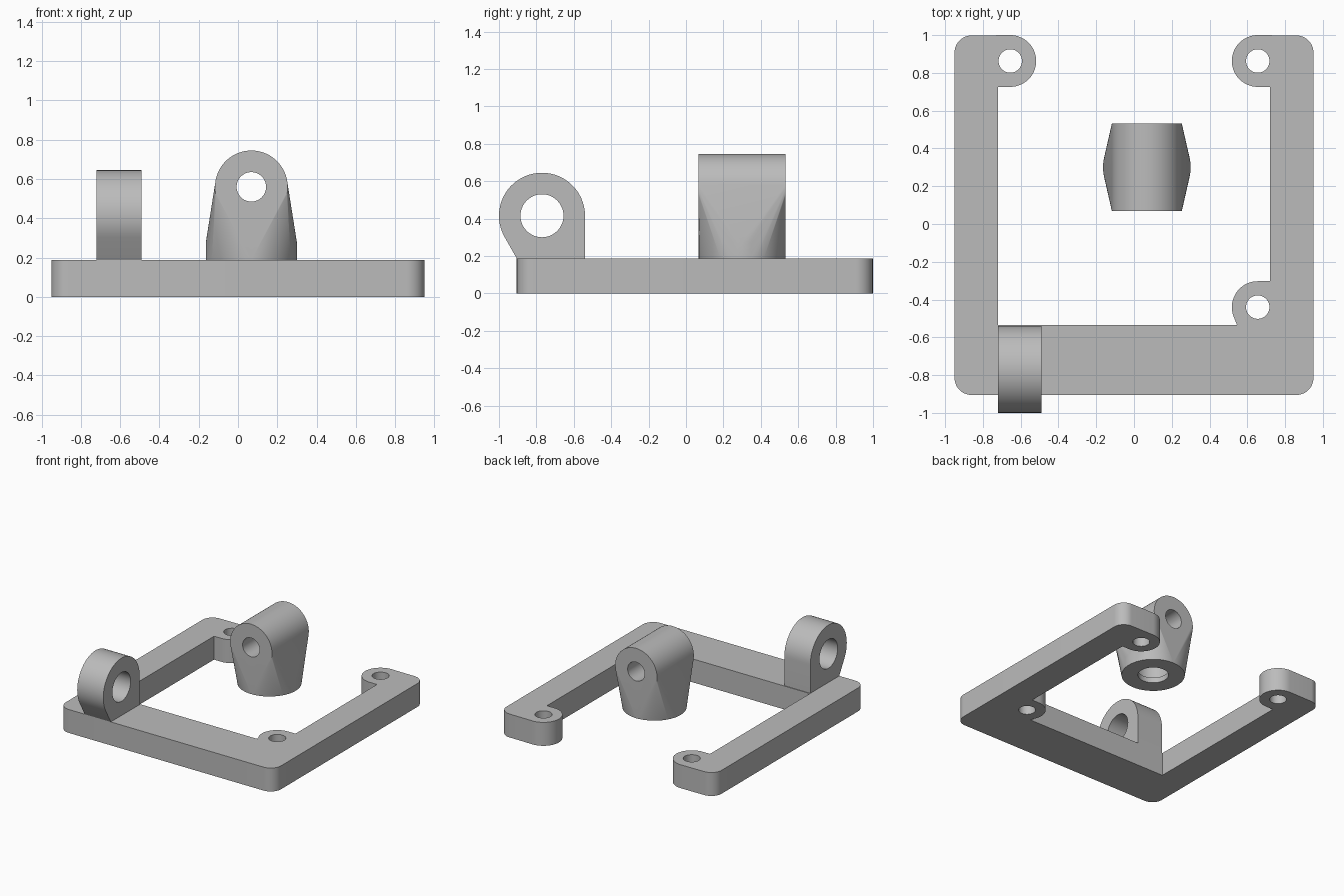
import bpy
import bmesh
from math import radians, cos, sin
from mathutils import Vector, Matrix

cube = bpy.data.objects.get("Cube")
if cube:
    bpy.data.objects.remove(cube, do_unlink=True)

grey = bpy.data.materials.new("plain grey")
grey.use_nodes = True
grey.diffuse_color = (0.5, 0.5, 0.5, 1)
grey.node_tree.nodes["Principled BSDF"].inputs["Base Color"].default_value = (0.5, 0.5, 0.5, 1)


def arc(cx, cy, r, start, end):
    n = max(4, round(abs(end - start) / 6))
    angles = [radians(start + (end - start) * i / n) for i in range(n + 1)]
    return [(cx + r * cos(a), cy + r * sin(a)) for a in angles]


def make_object(name, bm):
    bmesh.ops.recalc_face_normals(bm, faces=bm.faces)
    mesh = bpy.data.meshes.new(name)
    bm.to_mesh(mesh)
    bm.free()
    mesh.materials.append(grey)
    ob = bpy.data.objects.new(name, mesh)
    bpy.context.collection.objects.link(ob)
    return ob


def prism(name, points, offset):
    """Extrude a closed outline of 3D points along offset."""
    bm = bmesh.new()
    face = bm.faces.new([bm.verts.new(p) for p in points])
    ext = bmesh.ops.extrude_face_region(bm, geom=[face])
    bmesh.ops.translate(bm, vec=offset,
                        verts=[v for v in ext["geom"] if isinstance(v, bmesh.types.BMVert)])
    return make_object(name, bm)


def drill(ob, holes):
    """Cut round holes, each given as centre, axis, radius, length."""
    for centre, axis, radius, length in holes:
        bm = bmesh.new()
        turn = Vector(axis).to_track_quat("Z", "Y").to_matrix().to_4x4()
        bmesh.ops.create_cone(bm, cap_ends=True, segments=48, radius1=radius, radius2=radius,
                              depth=length, matrix=Matrix.Translation(centre) @ turn)
        cutter = make_object("hole_cutter", bm)
        cutter.hide_render = True
        mod = ob.modifiers.new("hole", "BOOLEAN")
        mod.operation = "DIFFERENCE"
        mod.solver = "EXACT"
        mod.object = cutter
        bpy.context.view_layer.update()
        result = bpy.data.meshes.new_from_object(
            ob.evaluated_get(bpy.context.evaluated_depsgraph_get()))
        ob.modifiers.clear()
        ob.data = result
        bpy.data.objects.remove(cutter, do_unlink=True)


TOP = 0.187

# Open three-sided frame with rounded corners and screw tabs
outline = (arc(-0.86, -0.815, 0.09, 180, 270)
           + arc(0.86, -0.815, 0.09, 270, 360)
           + arc(0.86, 0.908, 0.09, 0, 90)
           + arc(0.655, 0.863, 0.137, 90, 270)
           + [(0.72, 0.726), (0.72, -0.303)]
           + arc(0.655, -0.44, 0.137, 90, 205)
           + [(0.545, -0.535), (-0.72, -0.535), (-0.72, 0.726)]
           + arc(-0.655, 0.863, 0.137, -90, 90)
           + arc(-0.86, 0.908, 0.09, 90, 180))
frame = prism("frame", [(x, y, 0) for x, y in outline], (0, 0, TOP))
drill(frame, [((x, y, 0.1), (0, 0, 1), 0.062, 0.5)
              for x, y in ((-0.655, 0.863), (0.655, 0.863), (0.655, -0.44))])

# Upright hinge lug on the front bar
profile = [(-0.905, TOP), (-0.54, TOP)] + arc(-0.77, 0.415, 0.23, 0, 209)
lug = prism("hinge_lug", [(-0.72, y, z) for y, z in profile], (0.23, 0, 0))
drill(lug, [((-0.6, -0.77, 0.415), (1, 0, 0), 0.115, 0.6)])

# Free-standing post: round foot blending into a crosswise barrel
bm = bmesh.new()
for z in (TOP, 0.275):
    for x, y in arc(0.068, 0.3, 0.232, 0, 354):
        bm.verts.new((x, y, z))
for y in (0.068, 0.532):
    for x, z in arc(0.068, 0.56, 0.185, -12, 192):
        bm.verts.new((x, y, z))
hull = bmesh.ops.convex_hull(bm, input=bm.verts)
spare = {g for g in hull["geom_interior"] + hull["geom_unused"] if isinstance(g, bmesh.types.BMVert)}
bmesh.ops.delete(bm, geom=list(spare), context="VERTS")
bmesh.ops.dissolve_limit(bm, angle_limit=radians(0.5), verts=bm.verts, edges=bm.edges)
post = make_object("pivot_post", bm)
drill(post, [((0.068, 0.3, 0.56), (0, 1, 0), 0.075, 0.8),
             ((0.068, 0.3, TOP), (0, 0, 1), 0.112, 0.2),
             ((0.068, 0.3, 0.31), (0, 0, 1), 0.128, 0.16)])

# Smooth the curved walls, keep the edges crisp
for ob in (frame, lug, post):
    bpy.ops.object.select_all(action="DESELECT")
    ob.select_set(True)
    bpy.context.view_layer.objects.active = ob
    bpy.ops.object.shade_smooth_by_angle(angle=radians(30))
